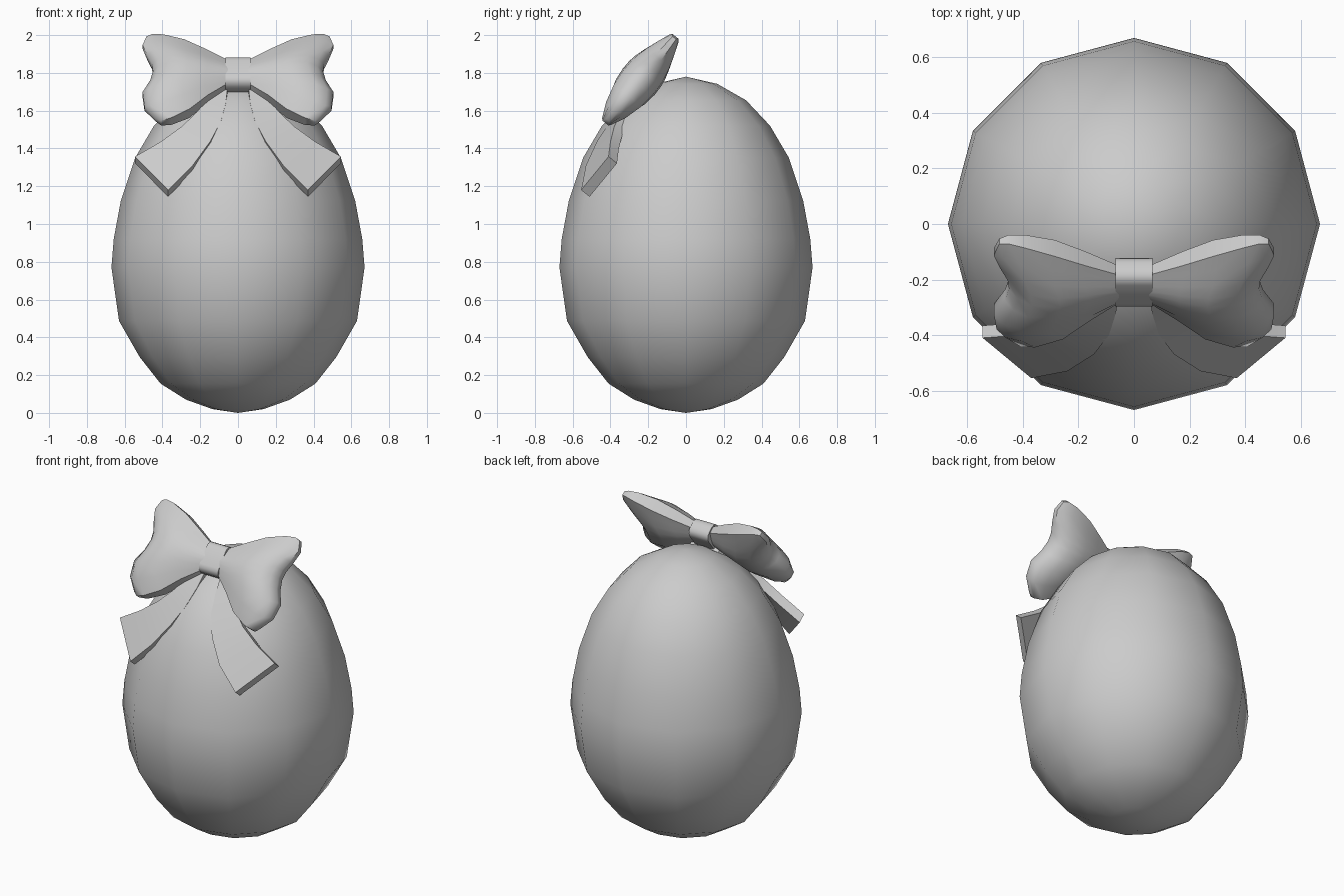
import bpy, bmesh, math
from mathutils import Vector, Matrix

if "Cube" in bpy.data.objects:
    bpy.data.objects.remove(bpy.data.objects["Cube"])

TILT = math.radians(51)
V = Vector((0, math.cos(TILT), math.sin(TILT)))    # up along the bow plane
N = Vector((0, -math.sin(TILT), math.cos(TILT)))   # out of the bow plane
X = Vector((1, 0, 0))
CENTER = Vector((0, -0.21, 1.79))


def finish(name, bm, angle, mirror=False):
    bmesh.ops.recalc_face_normals(bm, faces=bm.faces[:])
    for f in bm.faces:
        f.smooth = True
    me = bpy.data.meshes.new(name)
    bm.to_mesh(me)
    bm.free()
    me.set_sharp_from_angle(angle=math.radians(angle))
    ob = bpy.data.objects.new(name, me)
    bpy.context.collection.objects.link(ob)
    if mirror:
        m = ob.modifiers.new("mirror", 'MIRROR')
        m.use_mirror_merge = False
    return ob


def slab(bm, front, back):
    """Closed solid between two matching grids of points."""
    grids = [[[bm.verts.new(p) for p in row] for row in g] for g in (front, back)]
    rows, cols = len(front), len(front[0])
    for g in grids:
        for i in range(rows - 1):
            for j in range(cols - 1):
                bm.faces.new((g[i][j], g[i + 1][j], g[i + 1][j + 1], g[i][j + 1]))
    rim = ([(i, 0) for i in range(rows)] + [(rows - 1, j) for j in range(1, cols)]
           + [(i, cols - 1) for i in range(rows - 2, -1, -1)]
           + [(0, j) for j in range(cols - 2, 0, -1)])
    f, b = grids
    for (i, j), (k, l) in zip(rim, rim[1:] + rim[:1]):
        bm.faces.new((f[i][j], f[k][l], b[k][l], b[i][j]))


# Egg: 12-sided smooth lathe
profile = [(0, 0), (.135, .02), (.275, .07), (.41, .155), (.52, .295), (.63, .487),
           (.67, .77), (.658, .92), (.62, 1.125), (.545, 1.35), (.445, 1.52),
           (.318, 1.655), (.165, 1.742), (0, 1.78)]
bm = bmesh.new()
pts = [bm.verts.new((r, 0, z)) for r, z in profile]
edges = [bm.edges.new(e) for e in zip(pts, pts[1:])]
bmesh.ops.spin(bm, geom=pts + edges, cent=(0, 0, 0), axis=(0, 0, 1),
               angle=2 * math.pi, steps=12)
bmesh.ops.remove_doubles(bm, verts=bm.verts[:], dist=.001)
finish("egg", bm, 80)

# Knot: rounded box tilted with the bow
bm = bmesh.new()
frame = Matrix((X, V, N)).transposed().to_4x4()
frame.translation = CENTER
bmesh.ops.create_cube(bm, size=1)
bmesh.ops.scale(bm, vec=(.134, .19, .115), verts=bm.verts[:])
long_edges = [e for e in bm.edges
              if abs(e.verts[0].co.x - e.verts[1].co.x) > .01]
bmesh.ops.bevel(bm, geom=long_edges, offset=.042, segments=3, profile=.5,
                affect='EDGES')
bm.transform(frame)
finish("bow_knot", bm, 40)

# Bow loops: puffed lobes with a notched outer edge and lens-shaped sides
S = [0, .3, .55, .8, .93, 1]
UPPER = [.07, .145, .205, .245, .255, .245]
LOWER = [.07, .17, .27, .325, .335, .315]
EDGE = [.02, .033, .038, .03, .02, .012]
PUFF = [.025, .05, .07, .07, .045, .012]
T = [-1, -.75, -.45, -.2, 0, .2, .45, .75, 1]
OUTER = [.435, .495, .505, .465, .45, .455, .48, .505, .485]
front, back = [], []
for s, up, low, edge, puff in zip(S, UPPER, LOWER, EDGE, PUFF):
    fr, br = [], []
    for t, out in zip(T, OUTER):
        base = CENTER + X * (.04 + s * (out - .04)) + V * (t * (up if t > 0 else low)) + N * .008
        h = edge + puff * (1 - t * t) * (1 - .3 * t)
        fr.append(base + N * h)
        br.append(base - N * h)
    front.append(fr)
    back.append(br)
bm = bmesh.new()
slab(bm, front, back)
finish("bow_loops", bm, 50, mirror=True)

# Bow tails: flat ribbons fanning out over the egg
inner = [(.05, -.22, 1.76), (.065, -.32, 1.64), (.09, -.40, 1.545), (.145, -.47, 1.44),
         (.24, -.53, 1.31), (.37, -.555, 1.18)]
outer = [(.10, -.22, 1.75), (.16, -.30, 1.66), (.22, -.345, 1.59), (.30, -.38, 1.515),
         (.41, -.40, 1.435), (.545, -.41, 1.357)]
front = [[Vector(a), Vector(b)] for a, b in zip(inner, outer)]
back = [[p - N * .057 for p in row] for row in front]
bm = bmesh.new()
slab(bm, front, back)
finish("bow_tails", bm, 40, mirror=True)
